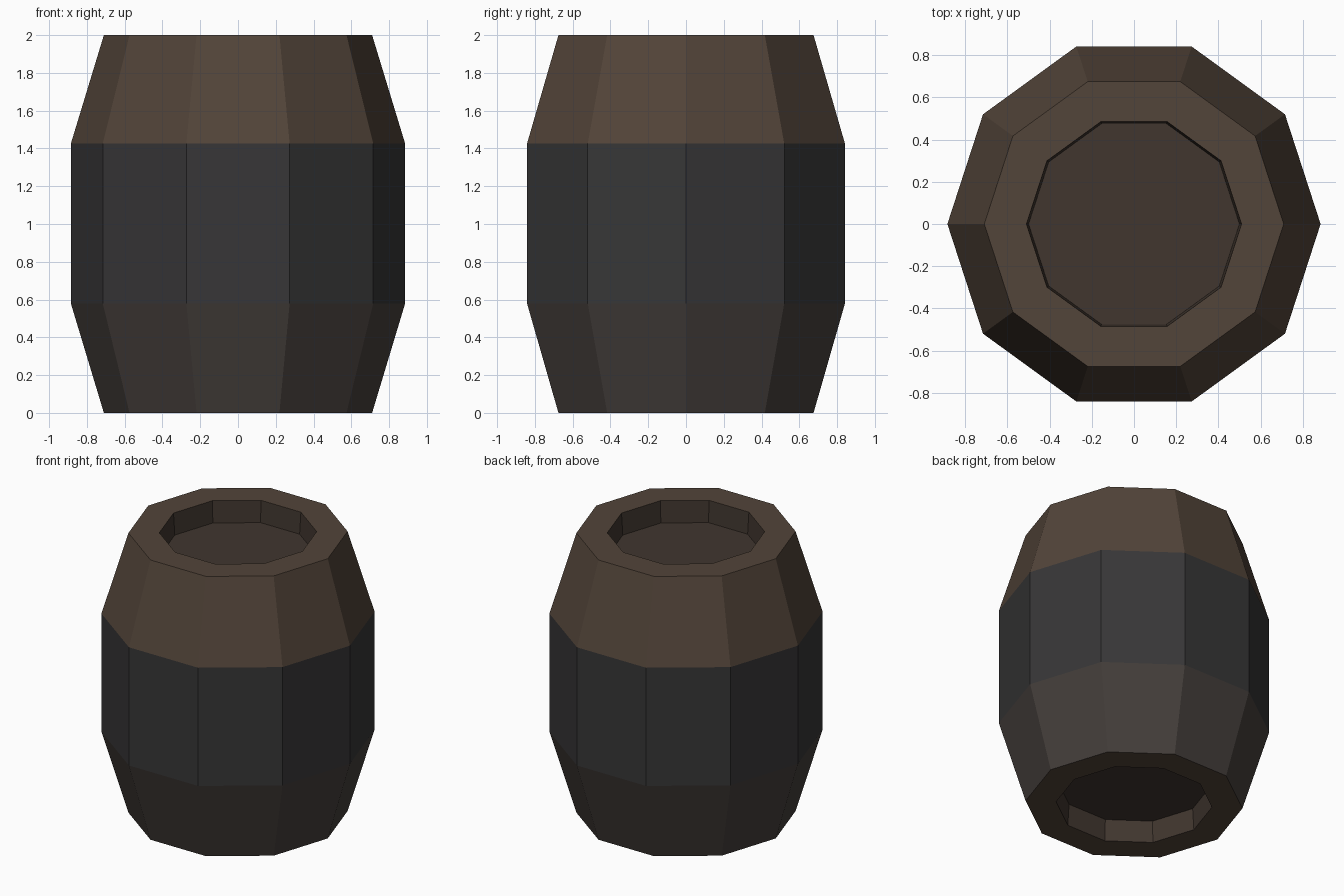
import bpy, bmesh
from math import cos, sin, tau

if "Cube" in bpy.data.objects:
    bpy.data.objects.remove(bpy.data.objects["Cube"])

SIDES = 10


def material(name, rgb):
    m = bpy.data.materials.new(name)
    m.diffuse_color = (*rgb, 1)
    m.use_nodes = True
    m.node_tree.nodes["Principled BSDF"].inputs["Base Color"].default_value = m.diffuse_color
    return m


wood = material("wood", (0.085, 0.058, 0.041))
dark_wood = material("dark_wood", (0.052, 0.037, 0.028))
grey_wood = material("grey_wood", (0.058, 0.048, 0.043))
iron = material("iron", (0.038, 0.037, 0.038))


def lathe(name, profile, mat, cap=False, flip=False):
    """Ten-sided flat-faced shell from (radius, z) points, optionally capped at the end."""
    bm = bmesh.new()
    rings = [[bm.verts.new((r * cos(tau * i / SIDES), r * sin(tau * i / SIDES), z))
              for i in range(SIDES)] for r, z in profile]
    for a, b in zip(rings, rings[1:]):
        for i in range(SIDES):
            j = (i + 1) % SIDES
            f = [a[i], a[j], b[j], b[i]]
            bm.faces.new(f[::-1] if flip else f)
    if cap:
        bm.faces.new(rings[-1][::-1] if flip else rings[-1])
    me = bpy.data.meshes.new(name)
    bm.to_mesh(me)
    bm.free()
    me.materials.append(mat)
    ob = bpy.data.objects.new(name, me)
    bpy.context.collection.objects.link(ob)


# Barrel wall: tapered ends around a straight middle band
lathe("lower_staves", [(0.71, 0), (0.885, 0.58)], grey_wood)
lathe("middle_band", [(0.885, 0.58), (0.885, 1.425)], iron)
lathe("upper_staves", [(0.885, 1.425), (0.71, 2)], wood)

# Rims and recessed lids at both ends
for end, z, inward in (("top", 2, -0.155), ("bottom", 0, 0.155)):
    flip = end == "bottom"
    lathe(end + "_rim", [(0.71, z), (0.51, z)], wood, flip=flip)
    lathe(end + "_recess_wall", [(0.51, z), (0.50, z + inward)], dark_wood, flip=flip)
    lathe(end + "_lid", [(0.50, z + inward)], dark_wood, cap=True, flip=flip)
